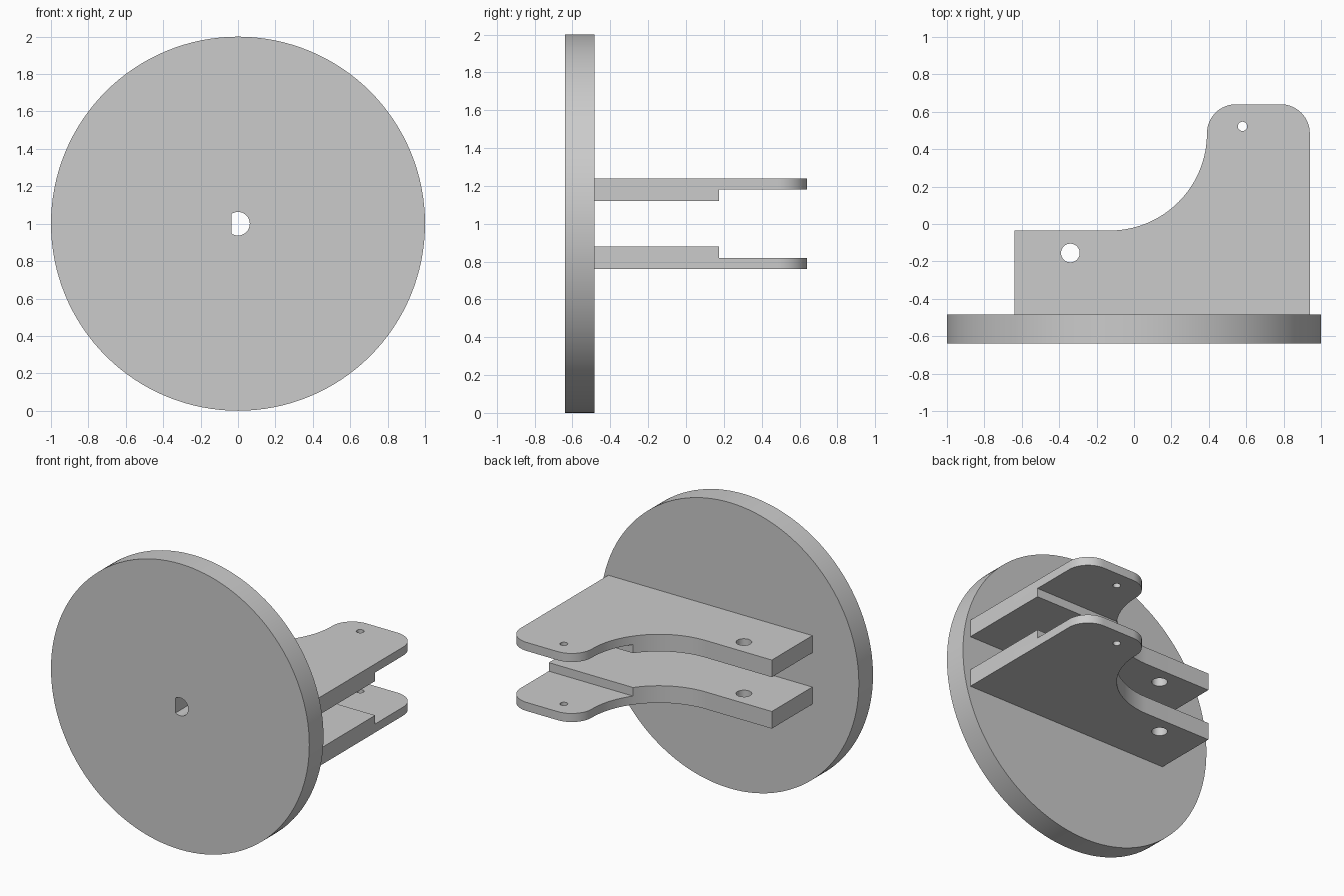
import bpy, bmesh
from math import sin, cos, radians, acos, degrees

cube = bpy.data.objects.get("Cube")
if cube:
    bpy.data.objects.remove(cube)

grey = bpy.data.materials.new("plain grey")
grey.use_nodes = True
colour = (0.6, 0.6, 0.6, 1)
grey.diffuse_color = colour
grey.node_tree.nodes["Principled BSDF"].inputs["Base Color"].default_value = colour


def arc(cx, cy, r, start, end, steps):
    """Points on a circle between two angles in degrees."""
    angles = [radians(start + (end - start) * i / steps) for i in range(steps + 1)]
    return [(cx + r * cos(a), cy + r * sin(a)) for a in angles]


def circle(cx, cy, r, steps):
    return arc(cx, cy, r, 0, 360, steps)[:-1]


def prism(name, outline, low, high, place):
    """Extrude a flat outline from low to high; place maps (u, v, depth) to x, y, z."""
    bm = bmesh.new()
    face = bm.faces.new([bm.verts.new(place(u, v, low)) for u, v in outline])
    top = bmesh.ops.extrude_face_region(bm, geom=[face])["geom"]
    ends = [place(u, v, high) for u, v in outline]
    step = [b - a for a, b in zip(place(0, 0, low), place(0, 0, high))]
    bmesh.ops.translate(bm, vec=step, verts=[g for g in top if isinstance(g, bmesh.types.BMVert)])
    bmesh.ops.recalc_face_normals(bm, faces=bm.faces)
    mesh = bpy.data.meshes.new(name)
    bm.to_mesh(mesh)
    bm.free()
    mesh.materials.append(grey)
    obj = bpy.data.objects.new(name, mesh)
    bpy.context.collection.objects.link(obj)
    return obj


def activate(obj):
    bpy.ops.object.select_all(action="DESELECT")
    obj.select_set(True)
    bpy.context.view_layer.objects.active = obj


def cut(obj, cutter):
    """Subtract the cutter and remove it."""
    cutter.hide_render = True
    mod = obj.modifiers.new("cut", "BOOLEAN")
    mod.operation = "DIFFERENCE"
    mod.solver = "EXACT"
    mod.object = cutter
    activate(obj)
    bpy.ops.object.modifier_apply(modifier=mod.name)
    bpy.data.objects.remove(cutter)


def smooth(obj):
    activate(obj)
    bpy.ops.object.shade_smooth_by_angle(angle=radians(30))


def upright(u, v, d):
    return (u, d, v)


def flat(u, v, d):
    return (u, v, d)


# Round face plate with a D-shaped shaft hole
disc = prism("face_disc", circle(0, 1, 1, 128), -0.64, -0.483, upright)
flat_angle = degrees(acos(-0.035 / 0.063))
cut(disc, prism("shaft_cutter", arc(0, 1, 0.063, -flat_angle, flat_angle, 32), -0.8, -0.3, upright))
smooth(disc)

# Bracket outline: straight foot, rounded lobe, concave sweep
outline = [(-0.64, -0.487), (0.94, -0.487)]
outline += arc(0.785, 0.485, 0.155, 0, 90, 16)
outline += arc(0.545, 0.485, 0.155, 90, 180, 16)
outline += arc(-0.13, 0.485, 0.52, 0, -90, 32)[1:]
outline += [(-0.64, -0.035)]

# Two mirrored brackets, thinned on the inner side and drilled twice
for name, side in (("upper_bracket", 1), ("lower_bracket", -1)):
    def level(h):
        return 1 + side * h

    bracket = prism(name, outline, level(0.12), level(0.24), flat)
    step = [(0.2, 0.175), (1.2, 0.175), (1.2, 0.8), (0.2, 0.8)]
    cut(bracket, prism("step_cutter", step, level(0.05), level(0.18), flat))
    for x, y, r in ((-0.34, -0.155, 0.05), (0.58, 0.522, 0.025)):
        cut(bracket, prism("drill_cutter", circle(x, y, r, 32), level(0.05), level(0.3), flat))
    smooth(bracket)
